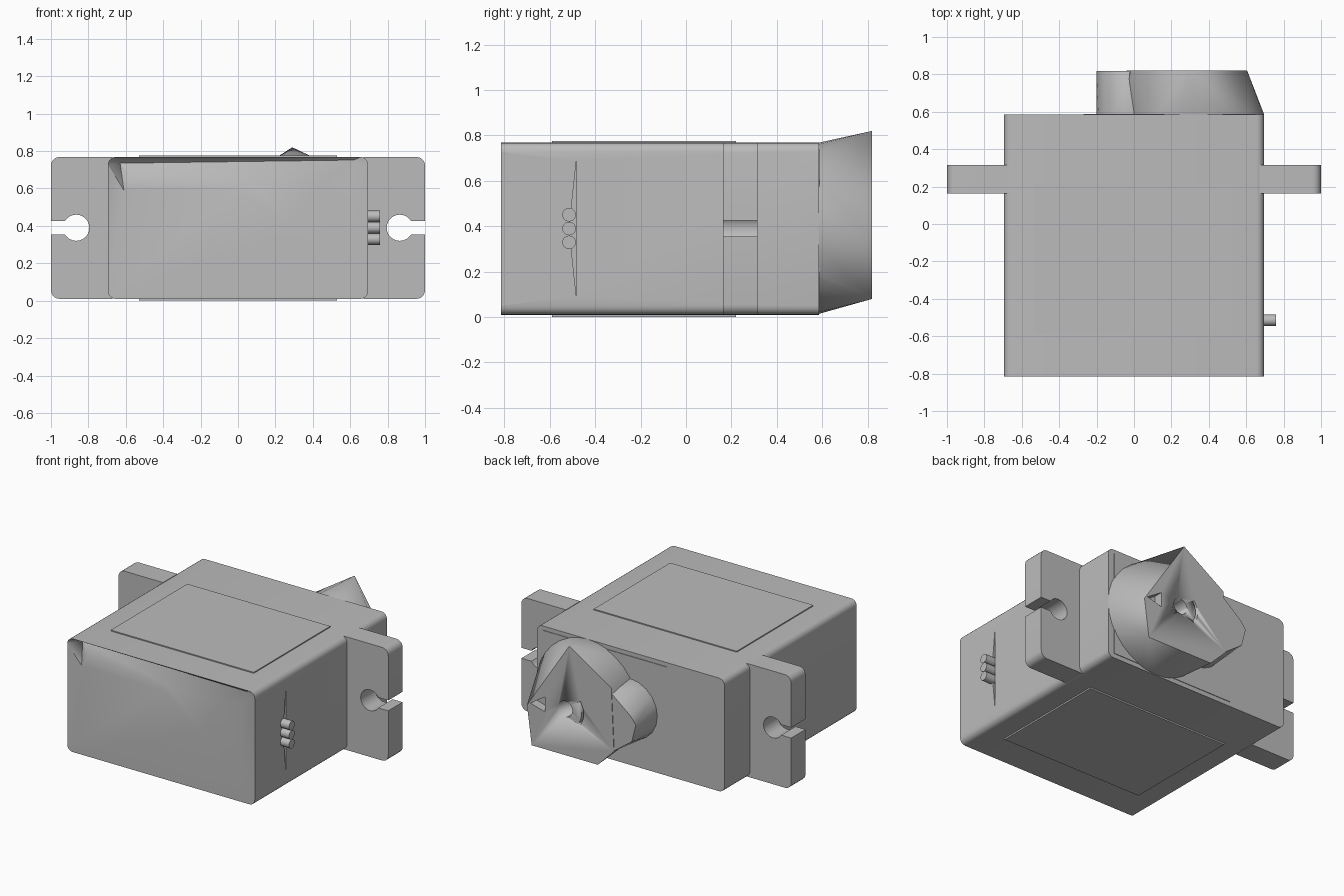
import bpy, bmesh
from math import sin, cos, tau, pi, asin, radians
from mathutils import Vector
from mathutils.geometry import delaunay_2d_cdt

if "Cube" in bpy.data.objects:
    bpy.data.objects.remove(bpy.data.objects["Cube"])

grey = bpy.data.materials.new("plain grey")
grey.use_nodes = True
grey.diffuse_color = (0.5, 0.5, 0.5, 1)
grey.node_tree.nodes["Principled BSDF"].inputs["Base Color"].default_value = (0.5, 0.5, 0.5, 1)

FRONT, BACK, BOTTOM, TOP, MID = -0.815, 0.585, 0.01, 0.768, 0.39


def finish(name, bm, smooth=30):
    bmesh.ops.recalc_face_normals(bm, faces=bm.faces)
    mesh = bpy.data.meshes.new(name)
    bm.to_mesh(mesh)
    bm.free()
    mesh.materials.append(grey)
    obj = bpy.data.objects.new(name, mesh)
    bpy.context.collection.objects.link(obj)
    bpy.ops.object.select_all(action='DESELECT')
    obj.select_set(True)
    bpy.context.view_layer.objects.active = obj
    if smooth:
        bpy.ops.object.shade_smooth_by_angle(angle=radians(smooth))
    return obj


def arc(cx, cz, r, start, end, steps):
    angles = [start + (end - start) * i / steps for i in range(steps + 1)]
    return [(cx + r * cos(a), cz + r * sin(a)) for a in angles]


def rounded_rect(x0, x1, z0, z1, r):
    corners = [(x1 - r, z1 - r), (x0 + r, z1 - r), (x0 + r, z0 + r), (x1 - r, z0 + r)]
    return [p for i, c in enumerate(corners)
            for p in arc(*c, r, i * pi / 2, (i + 1) * pi / 2, 5)]


def prism(name, outline, y0, y1, smooth=30):
    """Extrude an x-z outline along y."""
    bm = bmesh.new()
    face = bm.faces.new([bm.verts.new((x, y0, z)) for x, z in outline])
    out = bmesh.ops.extrude_face_region(bm, geom=[face])["geom"]
    bmesh.ops.translate(bm, vec=(0, y1 - y0, 0),
                        verts=[v for v in out if isinstance(v, bmesh.types.BMVert)])
    return finish(name, bm, smooth)


def box(name, low, high):
    return prism(name, [(low[0], low[2]), (high[0], low[2]),
                        (high[0], high[2]), (low[0], high[2])], low[1], high[1], 0)


def hull(name, base, tip, y_tip):
    """Tapering block from an outline on the case to a faceted outline."""
    bm = bmesh.new()
    for outline, y in ((base, BACK - 0.01), (base, BACK), (tip, y_tip)):
        for x, z in outline:
            bm.verts.new((x, y, z))
    bmesh.ops.convex_hull(bm, input=bm.verts)
    bmesh.ops.dissolve_limit(bm, angle_limit=0.01, verts=bm.verts, edges=bm.edges)
    return finish(name, bm)


def cut(target, cutter):
    cutter.hide_render = True
    mod = target.modifiers.new("cut", 'BOOLEAN')
    mod.operation, mod.solver, mod.object = 'DIFFERENCE', 'EXACT', cutter
    bpy.ops.object.select_all(action='DESELECT')
    bpy.context.view_layer.objects.active = target
    target.select_set(True)
    bpy.ops.object.modifier_apply(modifier=mod.name)
    bpy.data.objects.remove(cutter)


# Case: rounded tube with a flat back and a dented, faceted front
rim = rounded_rect(-0.695, 0.695, BOTTOM, TOP, 0.04)
n = len(rim)
dents = [(-0.63, 0.735, 0.07), (0.62, 0.752, 0.015), (-0.57, 0.66, 0.025),
         (-0.61, 0.59, 0.03), (0.0, 0.60, 0.0), (0.04, 0.64, 0.01), (0.45, 0.63, 0.012),
         (0.60, 0.68, 0.015), (0.29, 0.40, 0.0), (0.60, 0.31, 0.0), (-0.665, 0.03, 0.0)]
points = [Vector(p) for p in rim] + [Vector(d[:2]) for d in dents]
ridges = [(n, n + 1), (n, n + 2), (n + 3, n + 4), (n + 2, n + 5), (n + 3, n + 10)]
loop = [(i, (i + 1) % n) for i in range(n)]
verts2d, _, tris, _, _, _ = delaunay_2d_cdt(points, loop + ridges, [], 1, 1e-5)
bm = bmesh.new()
depth = {(round(x, 3), round(z, 3)): d for x, z, d in dents}
front = [bm.verts.new((p.x, FRONT + depth.get((round(p.x, 3), round(p.y, 3)), 0), p.y))
         for p in verts2d]
for tri in tris:
    bm.faces.new([front[i] for i in tri])
border = [e for e in bm.edges if e.is_boundary]
out = bmesh.ops.extrude_edge_only(bm, edges=border)["geom"]
back_verts = [v for v in out if isinstance(v, bmesh.types.BMVert)]
for v in back_verts:
    v.co.y = BACK
bmesh.ops.contextual_create(bm, geom=[e for e in out if isinstance(e, bmesh.types.BMEdge)])
case = finish("case", bm)

# Narrow slot behind the cable pins
bm = bmesh.new()
slot = bm.faces.new([bm.verts.new((0.67, y, z))
                     for y, z in ((-0.483, 0.69), (-0.483, 0.09), (-0.515, MID))])
out = bmesh.ops.extrude_face_region(bm, geom=[slot])["geom"]
bmesh.ops.translate(bm, vec=(0.1, 0, 0), verts=[v for v in out if isinstance(v, bmesh.types.BMVert)])
cut(case, finish("slot_cutter", bm, 0))

# Cable pins
for i in (-1, 0, 1):
    bpy.ops.mesh.primitive_cylinder_add(vertices=20, radius=0.03, depth=0.16,
                                        location=(0.68, -0.515, MID + 0.061 * i),
                                        rotation=(0, pi / 2, 0))
    pin = bpy.context.object
    pin.name = "cable_pin"
    pin.data.materials.append(grey)
    bpy.ops.object.shade_smooth_by_angle(angle=radians(30))

# Mounting ears with open screw holes
half_gap, hole_r, hole_x = 0.035, 0.07, 0.865
a = asin(half_gap / hole_r)
for side, label in ((1, "left"), (-1, "right")):
    r = 0.045
    outline = [(0.67, TOP), (0.67, BOTTOM)]
    outline += arc(1 - r, BOTTOM + r, r, -pi / 2, 0, 5)
    outline += [(1, MID - half_gap)]
    outline += arc(hole_x, MID, hole_r, tau - a, a, 20)
    outline += [(1, MID + half_gap)]
    outline += arc(1 - r, TOP - r, r, 0, pi / 2, 5)
    prism(label + "_ear", [(side * x, z) for x, z in outline], 0.163, 0.315)

# Label plates above and below, and a panel on the back
box("top_label", (-0.53, -0.59, TOP - 0.01), (0.53, 0.22, 0.775))
box("bottom_label", (-0.53, -0.59, 0), (0.53, 0.22, BOTTOM + 0.01))
box("back_panel", (-0.27, BACK - 0.01, 0.04), (0.65, BACK + 0.004, 0.74))

# Faceted gear housing: round at the case, angular at the tip
hub_x = 0.32
housing = hull("gear_housing", arc(hub_x, MID, 0.376, 0, tau * 31 / 32, 31),
               [(0.29, 0.82), (0.605, 0.34), (0.57, 0.08), (0.08, 0.08), (-0.04, 0.2),
                (-0.02, 0.62)], 0.82)
hull("gear_lobe", arc(0.0, MID, 0.2, 0, tau * 19 / 20, 19),
     [(-0.2, 0.42), (-0.17, 0.3), (-0.02, 0.19), (0.1, 0.3), (0.0, 0.6), (-0.16, 0.47)], 0.817)

# Shaft hole, curved groove and triangular notch in the housing
cut(housing, prism("shaft_cutter", arc(hub_x, MID, 0.052, 0, tau * 23 / 24, 23), 0.66, 0.9))
cut(housing, prism("groove_cutter", arc(hub_x, MID, 0.135, pi * 0.8, pi * 1.2, 10)
                   + arc(hub_x, MID, 0.12, pi * 1.2, pi * 0.8, 10), 0.79, 0.9))
cut(housing, prism("notch_cutter", [(0.58, 0.36), (0.47, 0.43), (0.47, 0.33)], 0.76, 0.9, 0))
